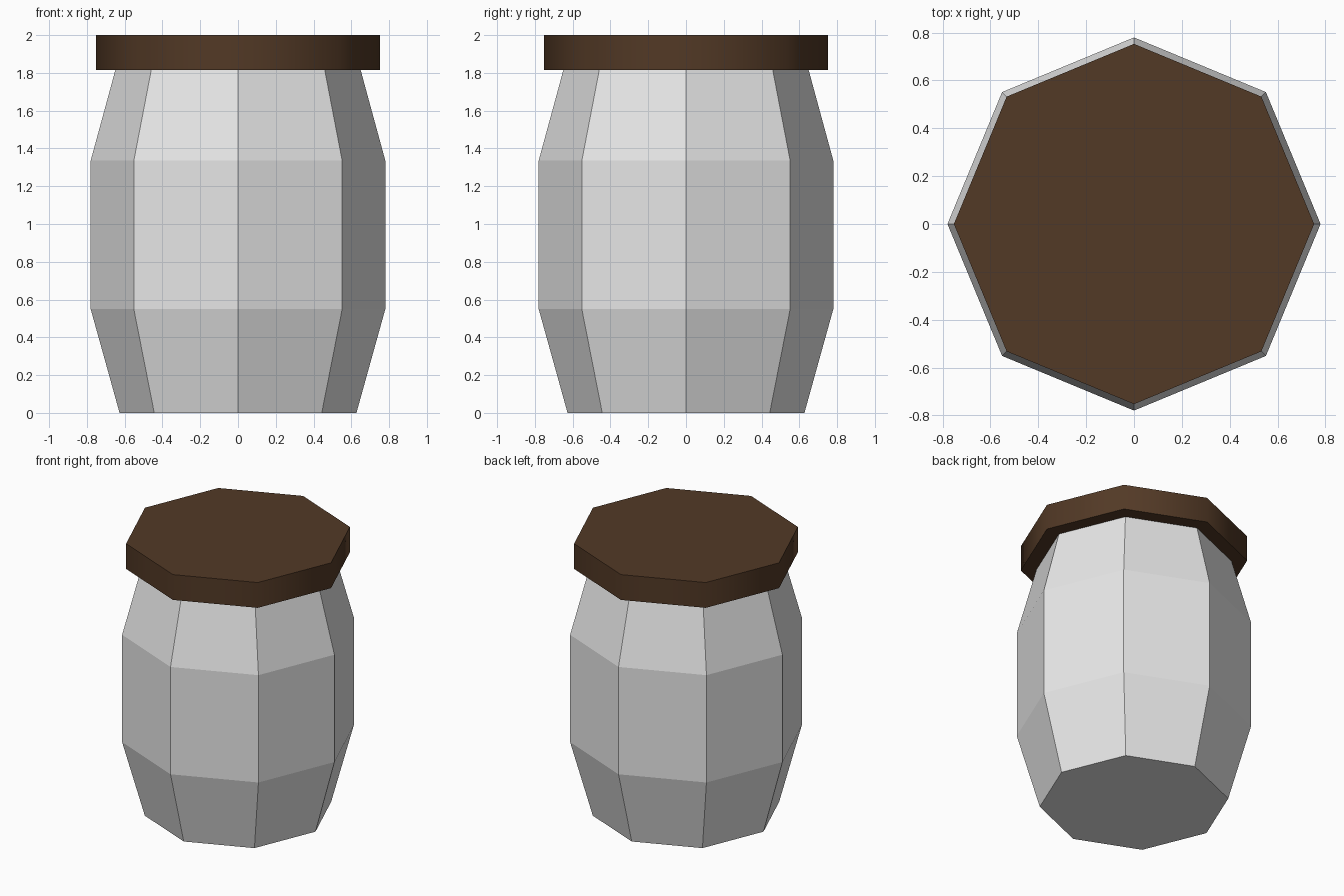
import bpy, bmesh, math

if "Cube" in bpy.data.objects:
    bpy.data.objects.remove(bpy.data.objects["Cube"])

SIDES = 8

def material(name, rgb):
    m = bpy.data.materials.new(name)
    m.diffuse_color = (*rgb, 1)
    m.use_nodes = True
    m.node_tree.nodes["Principled BSDF"].inputs["Base Color"].default_value = m.diffuse_color
    return m

def lathe(name, profile, mat, smooth_sides=False):
    """Stack octagonal rings (radius, z), corners on the axes, capped at both ends."""
    bm = bmesh.new()
    rings = [[bm.verts.new((r * math.cos(i * math.tau / SIDES),
                            r * math.sin(i * math.tau / SIDES), z))
              for i in range(SIDES)] for r, z in profile]
    for low, high in zip(rings, rings[1:]):
        for i in range(SIDES):
            j = (i + 1) % SIDES
            f = bm.faces.new((low[i], low[j], high[j], high[i]))
            f.smooth = smooth_sides
    bm.faces.new(rings[0][::-1])
    bm.faces.new(rings[-1])
    if smooth_sides:  # keep the rims crisp
        for e in bm.edges:
            e.smooth = e.calc_face_angle() < math.radians(60)
    mesh = bpy.data.meshes.new(name)
    bm.to_mesh(mesh)
    bm.free()
    mesh.materials.append(mat)
    obj = bpy.data.objects.new(name, mesh)
    bpy.context.collection.objects.link(obj)
    return obj

grey = material("light grey", (0.8, 0.8, 0.8))
brown = material("dark brown", (0.085, 0.041, 0.019))

# Faceted jar body, tucked just inside the lid
lathe("jar_body", [(0.627, 0), (0.78, 0.55), (0.78, 1.335), (0.648, 1.82)], grey)

# Overhanging lid with smooth-shaded sides
lathe("lid", [(0.753, 1.815), (0.753, 2.0)], brown, smooth_sides=True)
